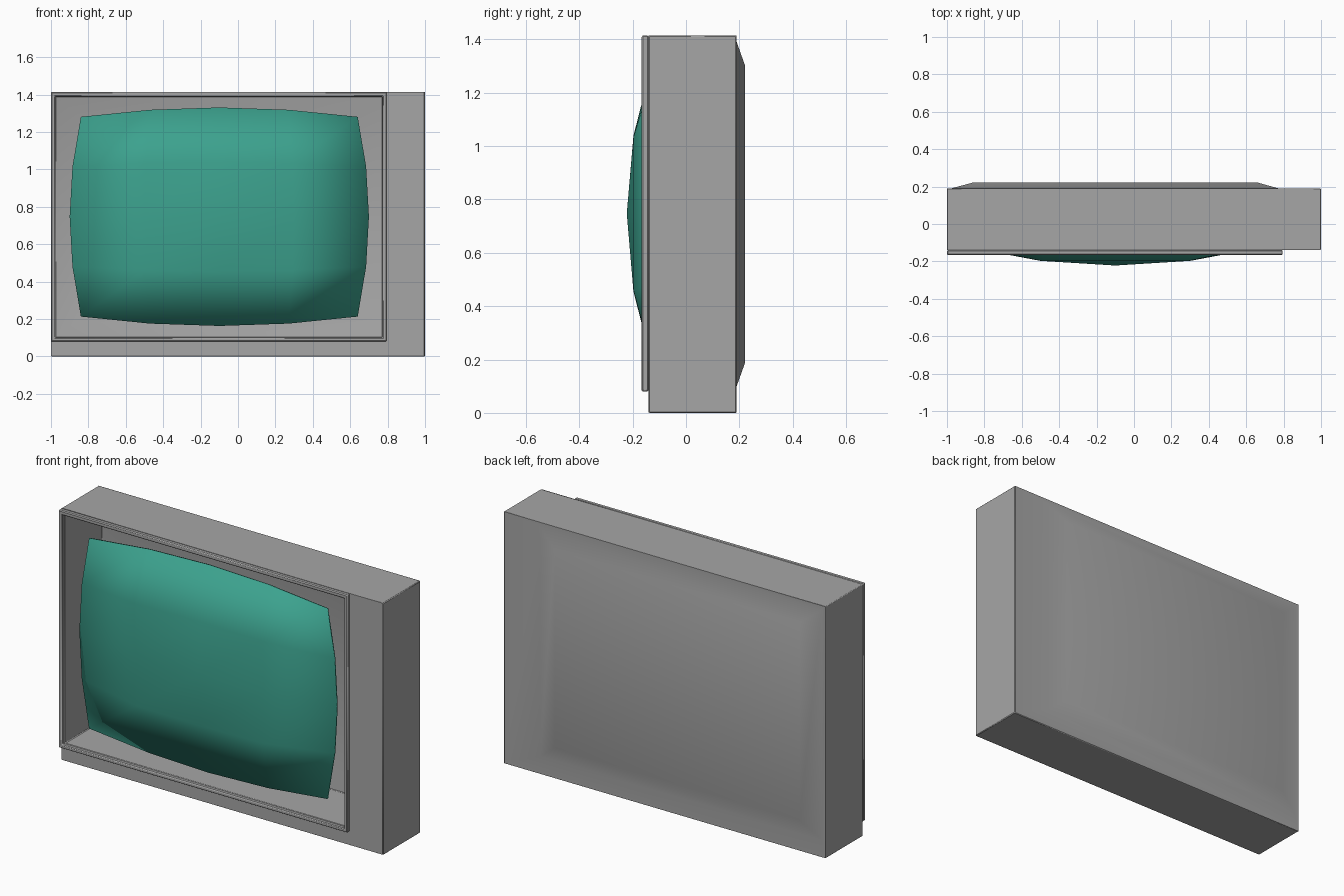
import bpy, bmesh, math

cube = bpy.data.objects.get("Cube")
if cube:
    bpy.data.objects.remove(cube, do_unlink=True)


def material(name, color):
    m = bpy.data.materials.new(name)
    m.use_nodes = True
    m.diffuse_color = (*color, 1)
    m.node_tree.nodes["Principled BSDF"].inputs["Base Color"].default_value = (*color, 1)
    return m


grey = material("grey plastic", (0.38, 0.38, 0.38))
teal = material("teal glass", (0.045, 0.36, 0.27))


def finish(bm, name, mat, angle):
    bmesh.ops.recalc_face_normals(bm, faces=bm.faces)
    mesh = bpy.data.meshes.new(name)
    bm.to_mesh(mesh)
    bm.free()
    ob = bpy.data.objects.new(name, mesh)
    bpy.context.collection.objects.link(ob)
    mesh.materials.append(mat)
    bpy.ops.object.select_all(action='DESELECT')
    ob.select_set(True)
    bpy.context.view_layer.objects.active = ob
    bpy.ops.object.shade_smooth_by_angle(angle=math.radians(angle))
    return ob


def add_bevel(ob, width):
    b = ob.modifiers.new("edge bevel", 'BEVEL')
    b.width = width
    b.segments = 1
    b.limit_method = 'ANGLE'
    b.angle_limit = math.radians(40)


def ring_shell(name, rings, closed):
    """Bridge rectangles (bounds, y) in order; cap the ends or close the loop."""
    bm = bmesh.new()
    loops = []
    for (x0, x1, z0, z1), y in rings:
        corners = ((x0, z0), (x1, z0), (x1, z1), (x0, z1))
        loops.append([bm.verts.new((x, y, z)) for x, z in corners])
    pairs = list(zip(loops, loops[1:]))
    if closed:
        pairs.append((loops[-1], loops[0]))
    else:
        bm.faces.new(loops[0])
        bm.faces.new(loops[-1])
    for a, b in pairs:
        for i in range(4):
            j = (i + 1) % 4
            bm.faces.new((a[i], a[j], b[j], b[i]))
    return finish(bm, name, grey, 30)


outer = (-1, 1, 0, 1.415)
lip_outer = (-1, 0.795, 0.08, 1.415)
opening = (-0.978, 0.773, 0.1, 1.39)
back_panel = (-0.86, 0.66, 0.19, 1.3)
front, back, bulge, skin = -0.14, 0.19, 0.222, 0.008

# Hollow cabinet with a shallow bulge in its back
cabinet = ring_shell("cabinet", [
    (back_panel, bulge - skin), (opening, back - skin), (opening, front),
    (outer, front), (outer, back), (opening, back), (back_panel, bulge)], False)
add_bevel(cabinet, 0.004)

# Raised frame around the opening
lip = ring_shell("screen_frame", [
    (opening, front), (opening, -0.166), (lip_outer, -0.166), (lip_outer, front)], True)
add_bevel(lip, 0.005)

# Bulging screen with bowed edges
bm = bmesh.new()
bmesh.ops.create_grid(bm, x_segments=4, y_segments=4, size=1)
for v in bm.verts:
    u, w = v.co.x, v.co.y
    edge = max(abs(u), abs(w))
    v.co = (-0.1 + u * (0.8 - 0.06 * w * w),
            -0.222 + 0.1 * edge * edge,
            0.747 + w * (0.584 - 0.05 * u * u))
screen = finish(bm, "screen", teal, 60)
# Face the glass forward and give it a little thickness
if screen.data.polygons[0].normal.y > 0:
    screen.data.flip_normals()
solid = screen.modifiers.new("glass thickness", 'SOLIDIFY')
solid.thickness = 0.01
solid.offset = -1
